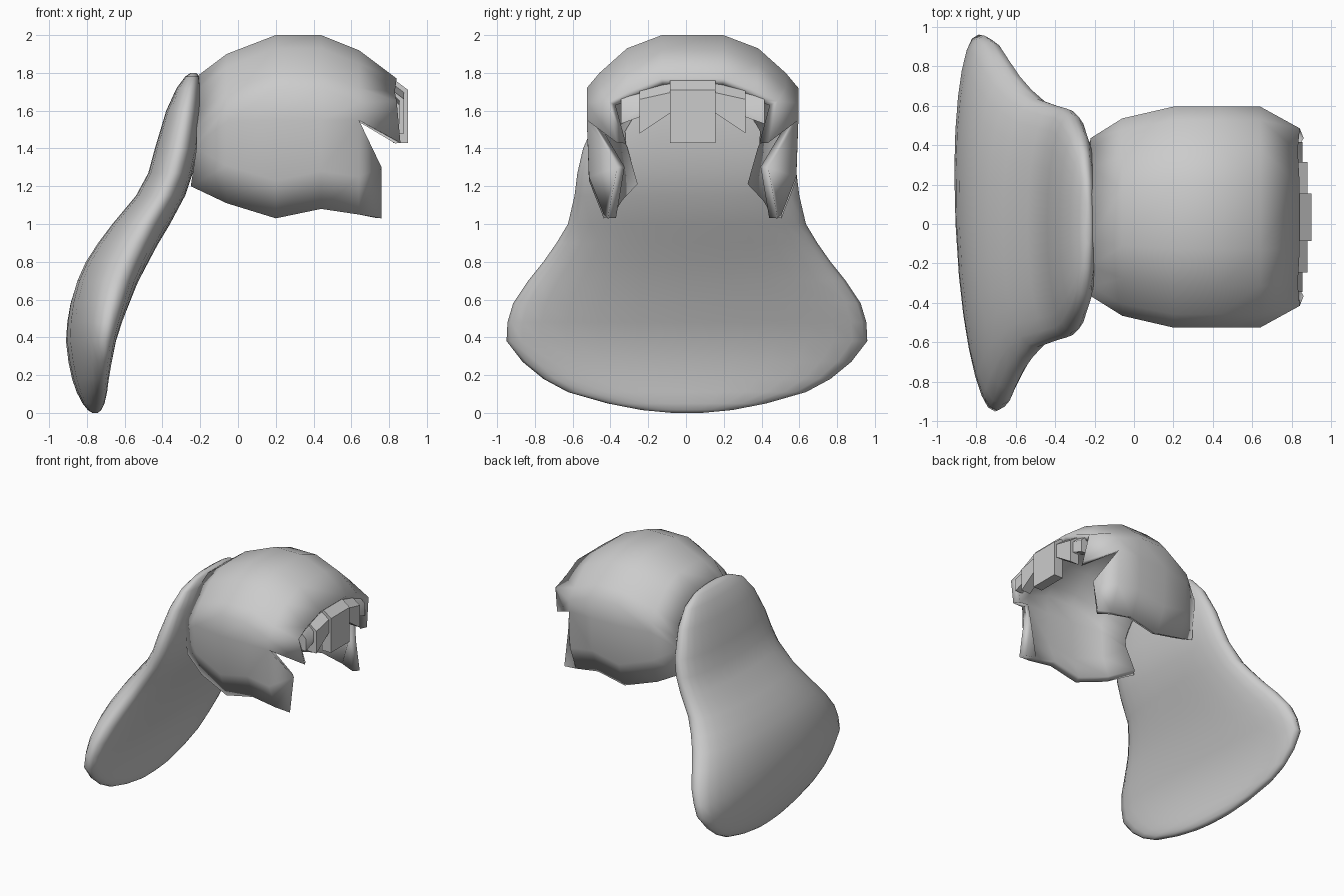
import bpy, bmesh, math

if "Cube" in bpy.data.objects:
    bpy.data.objects.remove(bpy.data.objects["Cube"])

YC = 0.035  # mid-plane of the cap


def finish(name, bm, angle):
    bmesh.ops.recalc_face_normals(bm, faces=bm.faces)
    me = bpy.data.meshes.new(name)
    bm.to_mesh(me)
    bm.free()
    ob = bpy.data.objects.new(name, me)
    bpy.context.collection.objects.link(ob)
    bpy.ops.object.select_all(action='DESELECT')
    bpy.context.view_layer.objects.active = ob
    ob.select_set(True)
    bpy.ops.object.shade_smooth_by_angle(angle=math.radians(angle))
    return ob


# Long back hair: horizontal slices (z, back x, front x, half width)
slices = [(1.80, -.25, -.22, .11), (1.78, -.28, -.205, .23), (1.72, -.325, -.195, .36),
          (1.60, -.38, -.19, .46), (1.40, -.44, -.21, .55), (1.27, -.475, -.24, .58),
          (1.15, -.54, -.28, .595), (1.00, -.665, -.36, .63), (.90, -.74, -.42, .69),
          (.80, -.805, -.475, .76), (.70, -.85, -.53, .84), (.58, -.885, -.585, .92),
          (.48, -.90, -.63, .95), (.38, -.905, -.67, .955), (.27, -.89, -.695, .87),
          (.18, -.87, -.71, .76), (.11, -.845, -.715, .63), (.05, -.815, -.72, .42),
          (.015, -.79, -.73, .24), (0, -.77, -.745, .08)]
bm = bmesh.new()
rings = []
N = 28
for z, xb, xf, w in slices:
    ring = []
    for i in range(N):
        a = 2 * math.pi * i / N
        c, s = math.cos(a), math.sin(a)
        t = math.copysign(abs(s) ** .85, s)
        y = w * t
        x = (xb + xf) / 2 + (xf - xb) / 2 * math.copysign(abs(c) ** .85, c)
        x += .045 * y * y - .07 * y * max(0, 1 - z)
        ring.append(bm.verts.new((x, y + .005, z)))
    rings.append(ring)
for a, b in zip(rings, rings[1:]):
    for i in range(N):
        j = (i + 1) % N
        bm.faces.new((a[i], a[j], b[j], b[i]))
bm.faces.new(rings[0])
bm.faces.new(rings[-1])
finish("back_hair", bm, 80)

# Hair cap: arches along x (x, half width, bottom z, top z)
stations = [(-.22, .40, 1.20, 1.78), (-.06, .50, 1.11, 1.90), (.20, .56, 1.03, 2.0),
            (.44, .56, 1.08, 2.0), (.64, .56, 1.05, 1.92)]
bm = bmesh.new()
halves = []
for side in (-1, 1):
    rows = []
    for x, w, zb, zt in stations:
        arch = [(.84, zb), (.98, zb + .2), (1, min(1.55, zt - .36)), (1, zt - .28),
                (.88, zt - .2), (.62, zt - .07), (.29, zt)]
        rows.append([bm.verts.new((x - (.03 if k == 0 and x < -.2 else 0),
                                   YC + side * u * w, z))
                     for k, (u, z) in enumerate(arch)])
    # Front ends: side lock tip, temple spike and fringe root
    tip0, tip1, spike, p4, p5, p6 = [bm.verts.new((x, YC + side * y, z)) for x, y, z in (
        (.76, .45, 1.03), (.76, .40, 1.30), (.86, .40, 1.43),
        (.84, .45, 1.65), (.83, .34, 1.70), (.84, .165, 1.77))]
    for a, b in zip(rows, rows[1:]):
        for k in range(6):
            bm.faces.new((a[k], b[k], b[k + 1], a[k + 1]))
    e = rows[-1]
    for f in ((e[0], tip0, tip1, e[1]), (e[1], tip1, e[2]), (e[2], spike, e[3]),
              (e[3], spike, p4, e[4]), (e[4], p4, p5, e[5]), (e[5], p5, p6, e[6])):
        bm.faces.new(f)
    halves.append([r[6] for r in rows] + [p6])
for i in range(len(halves[0]) - 1):
    bm.faces.new((halves[0][i], halves[0][i + 1], halves[1][i + 1], halves[1][i]))
cap = finish("hair_cap", bm, 50)
mod = cap.modifiers.new("thickness", 'SOLIDIFY')
mod.thickness = .055
mod.offset = -1

# Fringe strands: back x, front x, outline in (y, z), sides
strands = [(.82, .90, [(-.12, 1.77), (.12, 1.77), (.12, 1.43), (-.12, 1.43)], (1,)),
           (.80, .88, [(.10, 1.76), (.28, 1.72), (.28, 1.48), (.10, 1.60)], (-1, 1)),
           (.79, .855, [(.21, 1.73), (.38, 1.69), (.38, 1.53), (.27, 1.57)], (-1, 1))]
bm = bmesh.new()
for x0, x1, outline, sides in strands:
    for s in sides:
        back = [bm.verts.new((x0, YC + s * y, z)) for y, z in outline]
        front = [bm.verts.new((x1, YC + s * y, z - (.06 if i < 2 else 0)))
                 for i, (y, z) in enumerate(outline)]
        bm.faces.new(back)
        bm.faces.new(front)
        for i in range(4):
            j = (i + 1) % 4
            bm.faces.new((back[i], back[j], front[j], front[i]))
finish("fringe", bm, 50)
